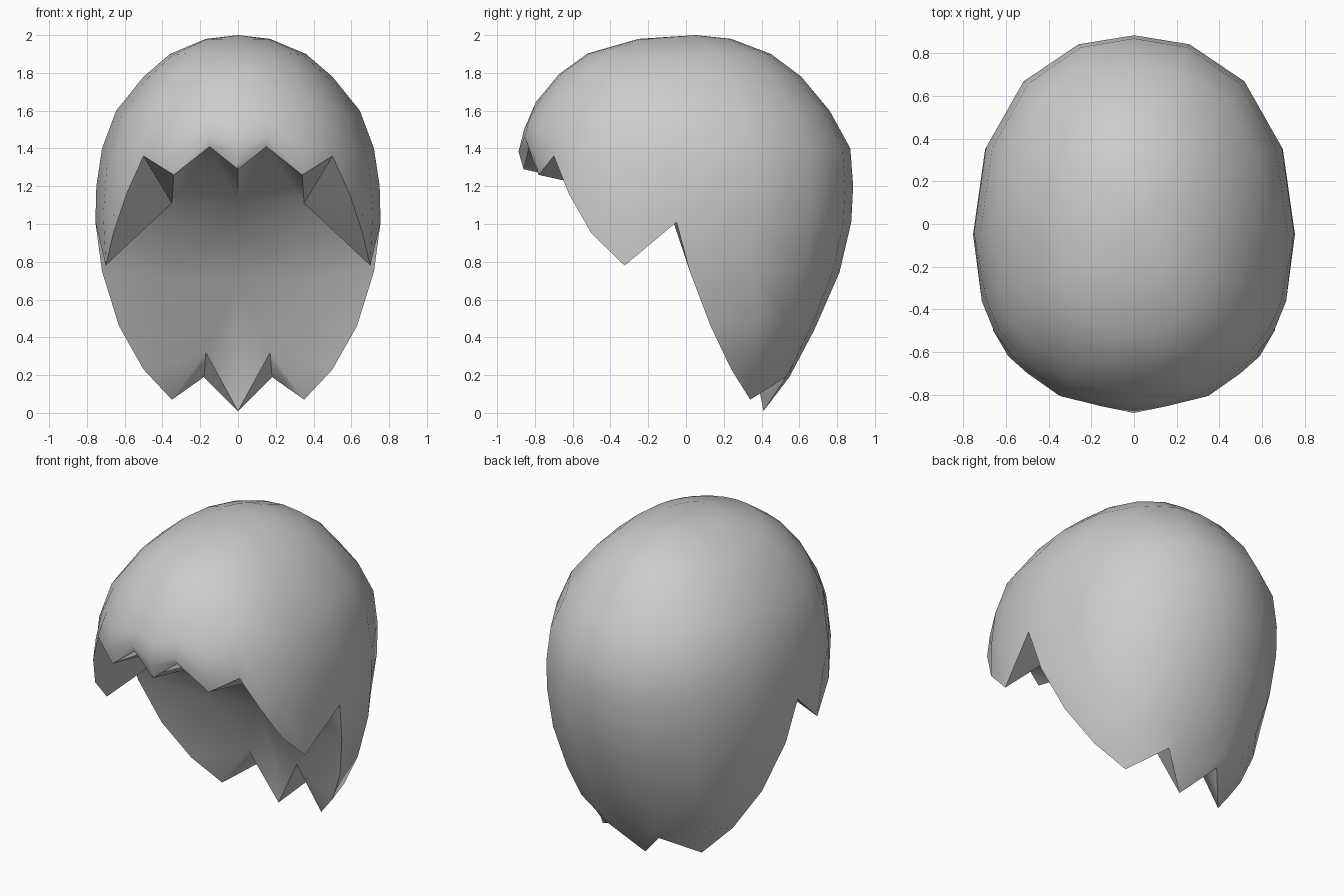
import bpy, bmesh, math
from mathutils import Vector

if "Cube" in bpy.data.objects:
    bpy.data.objects.remove(bpy.data.objects["Cube"])

# Horizontal slices of the egg: z, half width, front y, widest y, back y
SLICES = [(1.98, .17, -.25, -.02, .24), (1.9, .36, -.53, -.03, .45), (1.78, .50, -.69, -.04, .61),
          (1.6, .645, -.83, -.04, .76), (1.4, .72, -.885, -.04, .87), (1.2, .75, -.90, -.04, .885),
          (1.01, .755, -.89, -.05, .875), (.75, .72, -.87, .02, .815), (.46, .63, -.80, .13, .69),
          (.23, .50, -.75, .24, .57), (.07, .35, -.70, .34, .48)]
SHARED = 7                      # rows used by both the front and the back columns
POWER = 2.2

# Right half of the jagged rim: fringe, side lock, then lower back
FRONT_RIM = [(0, -.86, 1.29), (.15, -.83, 1.41), (.34, -.78, 1.26), (.5, -.70, 1.36),
             (.59, -.62, 1.16), (.66, -.5, .95), (.70, -.325, .78)]
BACK_RIM = [(.35, .34, .07), (.265, .435, .13), (.18, .53, .19), (.09, .47, .10), (0, .41, .01)]
BACK_ANGLES = [90, 115, 138, 160, 180]


def slice_at(z):
    z = max(min(z, SLICES[0][0]), SLICES[-1][0])
    for a, b in zip(SLICES, SLICES[1:]):
        if z >= b[0]:
            t = (a[0] - z) / (a[0] - b[0])
            return [p + (q - p) * t for p, q in zip(a, b)]


def surface(angle, z):
    _, w, yf, yc, yb = slice_at(z)
    s, c = math.sin(angle), math.cos(angle)
    r = (abs(s) ** POWER + abs(c) ** POWER) ** (-1 / POWER)
    depth = yc - yf if c > 0 else yb - yc
    x = w * s * r
    return Vector((0 if x < 1e-4 else x, yc - depth * c * r, z))


bm = bmesh.new()


def face(*verts):
    bm.faces.new(verts)


# Outer surface columns
columns = []
for rim in FRONT_RIM:
    _, w, yf, yc, yb = slice_at(rim[2])
    angle = math.atan2(rim[0] / w, (yc - rim[1]) / (yc - yf))
    col = []
    for row in SLICES[:SHARED - 1]:
        s = (2 - row[0]) / .99
        col.append(bm.verts.new(surface(angle, row[0] + (rim[2] - 1.01) * s * s)))
    columns.append(col + [bm.verts.new(rim)])
for rim, deg in zip(BACK_RIM, BACK_ANGLES):
    col = []
    for i, row in enumerate(SLICES[:-1]):
        s = max(0, (1.01 - row[0]) / .94)
        col.append(bm.verts.new(surface(math.radians(deg), row[0] + (rim[2] - .07) * s * s)))
    columns.append(col + [bm.verts.new(rim)])
apex = bm.verts.new((0, .05, 2))
for a, b in zip(columns, columns[1:]):
    face(apex, a[0], b[0])
    for i in range(min(len(a), len(b)) - 1):
        face(a[i], a[i + 1], b[i + 1], b[i])

# Inner surface: ceiling under the fringe and wall down the back
front = [c[-1] for c in columns[:len(FRONT_RIM)]]
side = columns[len(FRONT_RIM)][SHARED - 1:]
back = [c[-1] for c in columns[len(FRONT_RIM):]]
corner, middle, low = [bm.verts.new(p) for p in ((.35, -.10, 1.11), (.32, .15, .70), (.17, .35, .32))]
corner_c, middle_c, low_c = [bm.verts.new(p) for p in ((0, -.06, 1.11), (0, .19, .70), (0, .37, .32))]
face(corner_c, front[0], front[1])
face(corner_c, front[1], corner)
fan = front[1:] + side[:2]
for a, b in zip(fan, fan[1:]):
    face(corner, a, b)
face(corner, side[1], middle)
face(middle, side[1], side[2])
face(middle, side[2], side[3], low)
face(low, side[3], side[4])
for a, b in zip(back, back[1:]):
    face(low, a, b)
face(low, back[-1], low_c)
face(low, low_c, middle_c, middle)
face(middle, middle_c, corner_c, corner)

# Mirror to the left half
bmesh.ops.mirror(bm, geom=bm.verts[:] + bm.edges[:] + bm.faces[:], axis='X', merge_dist=.0005)
bmesh.ops.remove_doubles(bm, verts=bm.verts[:], dist=.0005)
bmesh.ops.recalc_face_normals(bm, faces=bm.faces[:])

mesh = bpy.data.meshes.new("hair_cap")
bm.to_mesh(mesh)
bm.free()
hair = bpy.data.objects.new("hair_cap", mesh)
bpy.context.collection.objects.link(hair)
bpy.context.view_layer.objects.active = hair
hair.select_set(True)
bpy.ops.object.shade_smooth_by_angle(angle=math.radians(45))
